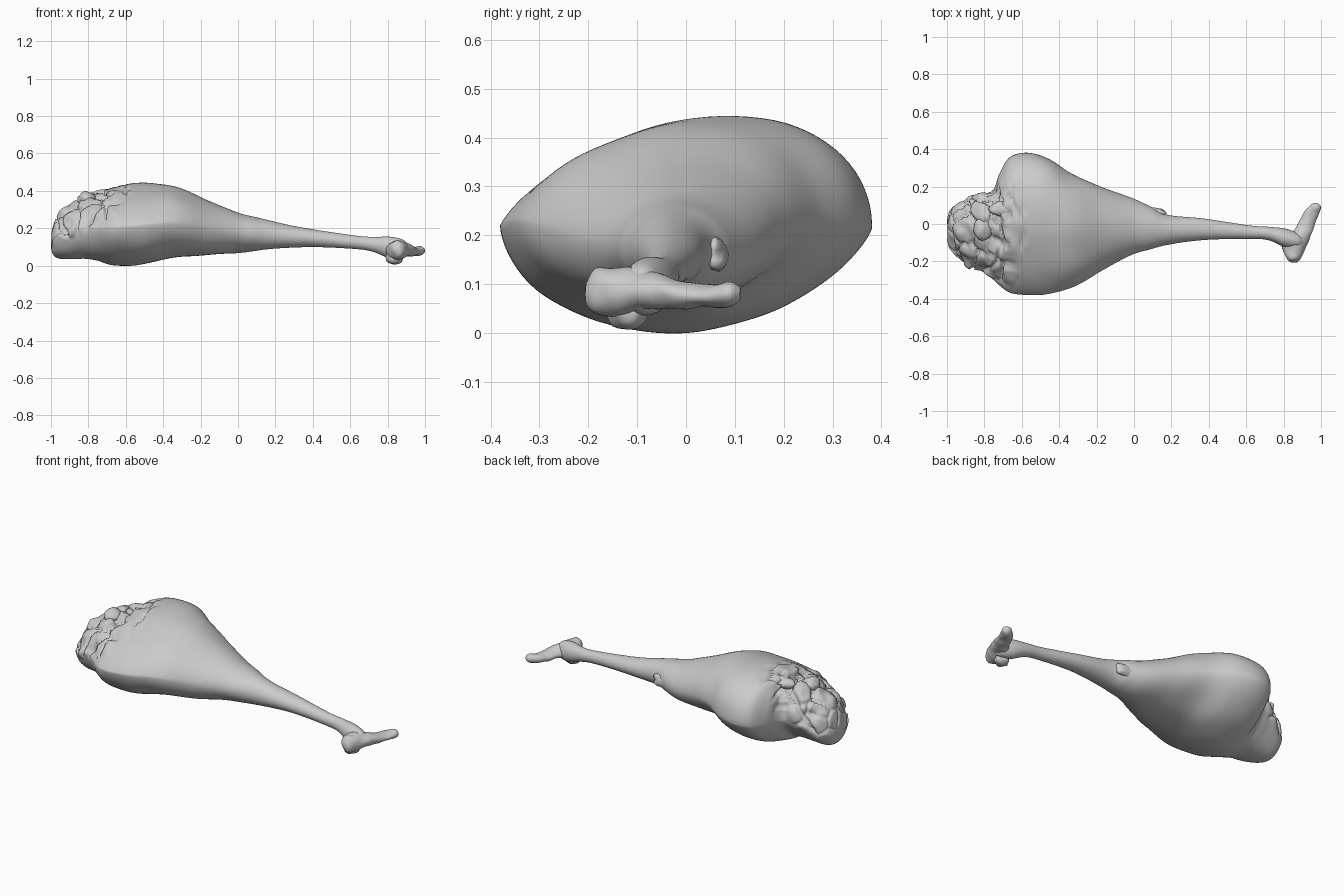
import bpy, bmesh, math
from mathutils import Vector, noise

if "Cube" in bpy.data.objects:
    bpy.data.objects.remove(bpy.data.objects["Cube"])


def spline(rows, steps):
    """Catmull-Rom interpolation through rows of numbers."""
    out = []
    n = len(rows)
    for i in range(n - 1):
        a, b, c, d = rows[max(i - 1, 0)], rows[i], rows[i + 1], rows[min(i + 2, n - 1)]
        for s in range(steps):
            t = s / steps
            out.append([0.5 * (2 * q + (r - p) * t + (2 * p - 5 * q + 4 * r - u) * t * t
                        + (3 * q - p - 3 * r + u) * t ** 3) for p, q, r, u in zip(a, b, c, d)])
    return out + [list(rows[-1])]


def smooth(a, b, v):
    t = min(max((v - a) / (b - a), 0), 1)
    return t * t * (3 - 2 * t)


def loft(name, rows, steps, sides, along_y=False, skew=None, shape=None):
    """Oval rings along an axis; row = position, side min, side max, z min, z max."""
    bm = bmesh.new()
    rings = []
    for p, s0, s1, z0, z1 in spline(rows, steps):
        ring = []
        for k in range(sides):
            a = 2 * math.pi * k / sides
            ca, sa = math.cos(a), math.sin(a)
            ds = (s1 - s0) / 2 * ca
            h = sa
            if skew:  # flatter upper front and lower back flanks, full upper back
                flat = 0.38 if ca * sa < 0 else (-0.08 if sa > 0 else 0.14)
                h = sa * abs(sa) ** (flat * skew(p)) if abs(sa) > 1e-6 else 0
            z = (z0 + z1) / 2 + (z1 - z0) / 2 * h
            if skew:
                z += 0.15 * skew(p) * ds * abs(sa) * (1 if sa > 0 else 0.35)
            s = (s0 + s1) / 2 + ds
            ring.append(bm.verts.new((s, p, z) if along_y else (p, s, z)))
        rings.append(ring)
    for r, q in zip(rings, rings[1:]):
        for k in range(sides):
            j = (k + 1) % sides
            bm.faces.new((r[k], r[j], q[j], q[k]))
    for ring in (rings[0], rings[-1]):
        c = bm.verts.new(sum((v.co for v in ring), Vector()) / sides)
        for k in range(sides):
            bm.faces.new((ring[k], ring[(k + 1) % sides], c))
    bmesh.ops.recalc_face_normals(bm, faces=bm.faces)
    bm.normal_update()
    if shape:
        moves = [shape(v.co, v.normal) for v in bm.verts]
        for v, m in zip(bm.verts, moves):
            v.co += m
    return finish(name, bm)


def finish(name, bm):
    me = bpy.data.meshes.new(name)
    bm.to_mesh(me)
    bm.free()
    for f in me.polygons:
        f.use_smooth = True
    ob = bpy.data.objects.new(name, me)
    bpy.context.collection.objects.link(ob)
    return ob


def lump(name, loc, size):
    bm = bmesh.new()
    bmesh.ops.create_icosphere(bm, subdivisions=3, radius=1)
    for v in bm.verts:
        r = 1 + 0.2 * noise.noise(v.co * 1.5 + Vector(loc) * 9)
        v.co = Vector(loc) + Vector([c * s * r for c, s in zip(v.co, size)])
    return finish(name, bm)


def flesh(co, n):
    """Ragged cut meat on the upper butt end, gentle dents on the skin."""
    cut = (smooth(-0.58, -0.66, co.x + 0.06 * noise.noise(co * 8))
           * smooth(0, 0.07, co.z - 0.1 - 0.5 * (co.x + 0.95))
           * smooth(0.24, 0.14, co.y))
    end = smooth(-0.99, -0.9, co.x)          # calmer towards the rounded tip
    d = noise.voronoi(co * 8)[0]
    rag = (0.028 * noise.noise(co * 10) + 0.01 * noise.noise(co * 22)
           - 0.028 * smooth(0.13, 0.0, d[1] - d[0]) - 0.004) * (0.3 + 0.7 * end)
    soft = 0.007 * noise.noise(co * 6) * smooth(0.5, -0.1, co.x)
    return n * (cut * rag + soft * (1 - cut))


# Haunch and shank
leg = [
    (-1.00, -0.09, 0.03, 0.08, 0.17),
    (-0.985, -0.13, 0.07, 0.05, 0.22),
    (-0.95, -0.175, 0.115, 0.035, 0.28),
    (-0.89, -0.225, 0.145, 0.035, 0.335),
    (-0.82, -0.255, 0.165, 0.037, 0.38),
    (-0.755, -0.295, 0.18, 0.028, 0.38),
    (-0.715, -0.33, 0.275, 0.015, 0.395),
    (-0.66, -0.37, 0.36, 0.003, 0.42),
    (-0.57, -0.383, 0.383, 0.003, 0.43),
    (-0.46, -0.375, 0.35, 0.017, 0.432),
    (-0.33, -0.34, 0.265, 0.045, 0.415),
    (-0.18, -0.257, 0.20, 0.057, 0.355),
    (-0.02, -0.168, 0.143, 0.065, 0.29),
    (0.09, -0.135, 0.095, 0.078, 0.26),
    (0.18, -0.112, 0.05, 0.088, 0.238),
    (0.38, -0.085, 0.028, 0.10, 0.198),
    (0.62, -0.08, -0.008, 0.09, 0.162),
    (0.72, -0.087, -0.015, 0.075, 0.154),
    (0.81, -0.125, -0.025, 0.04, 0.155),
    (0.88, -0.13, -0.05, 0.04, 0.14),
    (0.91, -0.11, -0.07, 0.07, 0.11),
]
loft("leg", leg, 9, 88, skew=lambda p: smooth(0.1, -0.5, p), shape=flesh)

# Bent foot across the end of the shank
foot = [
    (-0.203, 0.845, 0.87, 0.055, 0.10),
    (-0.185, 0.82, 0.89, 0.038, 0.135),
    (-0.14, 0.795, 0.912, 0.035, 0.135),
    (-0.08, 0.80, 0.937, 0.045, 0.13),
    (-0.03, 0.855, 0.96, 0.05, 0.112),
    (0.02, 0.885, 0.975, 0.05, 0.10),
    (0.06, 0.905, 0.99, 0.052, 0.10),
    (0.09, 0.935, 1.0, 0.058, 0.10),
    (0.108, 0.96, 0.985, 0.072, 0.09),
]
loft("foot", foot, 5, 28, along_y=True,
     shape=lambda co, n: n * 0.008 * noise.noise(co * 18))

# Small knob of bone and a fold of skin, sunk into the leg
lump("lower_knuckle", (0.835, -0.12, 0.043), (0.045, 0.04, 0.036))
lump("shank_fold", (0.085, 0.058, 0.16), (0.09, 0.03, 0.04))

# Loose scraps of meat on the cut end
for i, (loc, size) in enumerate([
        ((-0.81, -0.03, 0.355), (0.05, 0.06, 0.04)),
        ((-0.71, 0.08, 0.38), (0.06, 0.04, 0.03))]):
    lump("meat_scrap_%d" % (i + 1), loc, size)
